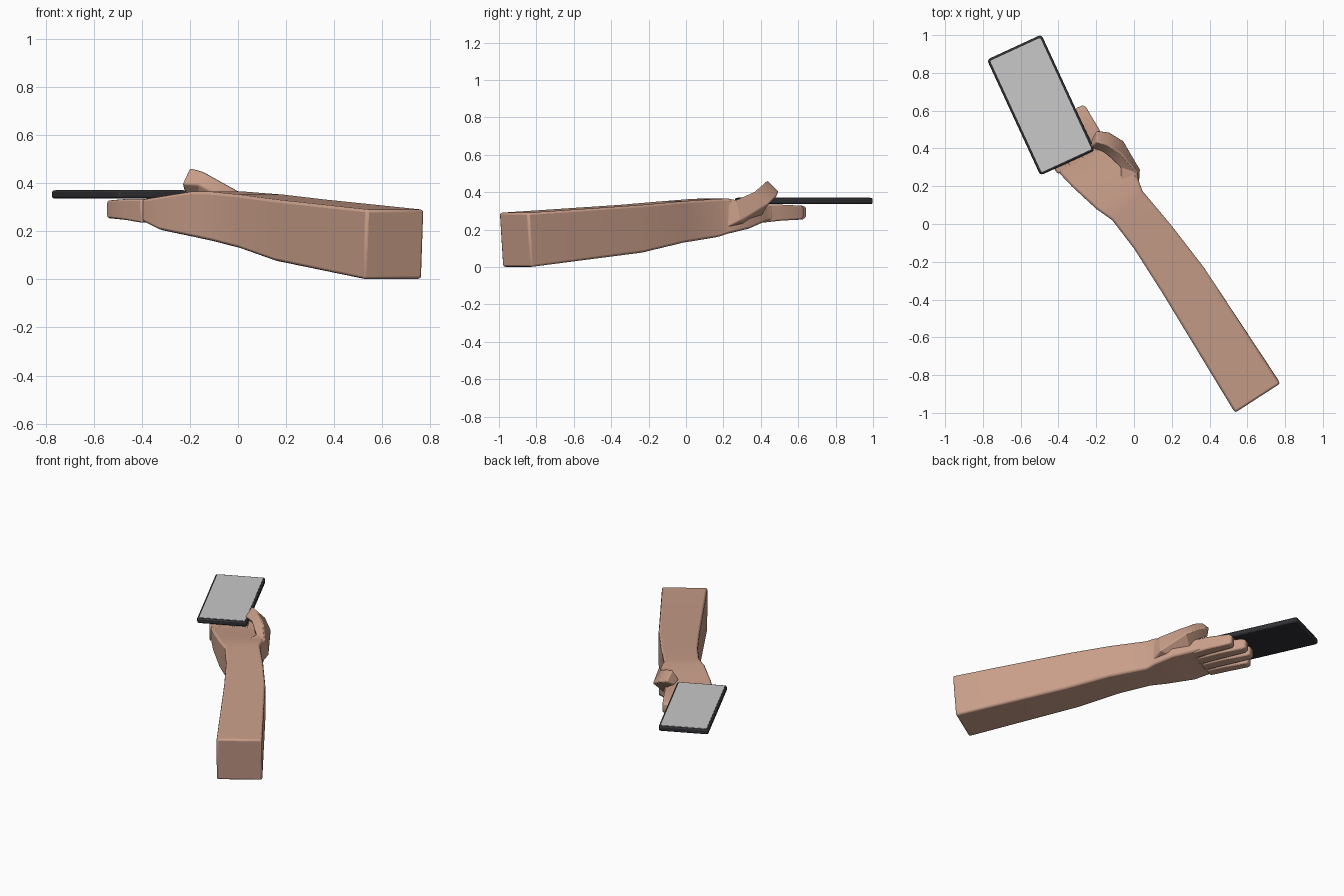
import bpy, bmesh, math
from mathutils import Vector, Matrix

cube = bpy.data.objects.get("Cube")
if cube:
    bpy.data.objects.remove(cube, do_unlink=True)


def material(name, rgb):
    m = bpy.data.materials.new(name)
    m.use_nodes = True
    m.diffuse_color = (*rgb, 1)
    m.node_tree.nodes["Principled BSDF"].inputs["Base Color"].default_value = (*rgb, 1)
    return m


skin = material("skin", (0.58, 0.34, 0.25))
dark = material("dark_case", (0.03, 0.03, 0.035))
grey = material("grey_screen", (0.58, 0.58, 0.58))


def finish(name, bm, mat, bevel, segments=2):
    bmesh.ops.recalc_face_normals(bm, faces=bm.faces)
    mesh = bpy.data.meshes.new(name)
    bm.to_mesh(mesh)
    bm.free()
    mesh.materials.append(mat)
    obj = bpy.data.objects.new(name, mesh)
    bpy.context.collection.objects.link(obj)
    if bevel:
        mod = obj.modifiers.new("soft_edges", "BEVEL")
        mod.width, mod.segments = bevel, segments
        mod.limit_method, mod.angle_limit = "ANGLE", math.radians(35)
    bpy.ops.object.select_all(action="DESELECT")
    obj.select_set(True)
    bpy.context.view_layer.objects.active = obj
    bpy.ops.object.shade_smooth_by_angle(angle=math.radians(25))
    return obj


def loft(name, rings, mat, bevel):
    """Skin a closed tube through four-cornered rings."""
    bm = bmesh.new()
    loops = [[bm.verts.new(p) for p in ring] for ring in rings]
    for a, b in zip(loops, loops[1:]):
        for i in range(4):
            j = (i + 1) % 4
            bm.faces.new((a[i], a[j], b[j], b[i]))
    bm.faces.new(loops[0])
    bm.faces.new(loops[-1])
    return finish(name, bm, mat, bevel)


def upright(left, right, low, high, shift=(0, 0)):
    """Ring with vertical sides; the shift slides its lower edge."""
    (lx, ly), (rx, ry), (sx, sy) = left, right, shift
    return [(lx, ly, high), (rx, ry, high),
            (rx + sx, ry + sy, low), (lx + sx, ly + sy, low)]


# Forearm, wrist and palm
loft("forearm_and_palm", [
    upright((0.535, -1.0), (0.775, -0.845), 0.0, 0.29, (-0.01, 0.018)),
    upright((0.15, -0.365), (0.37, -0.23), 0.077, 0.332),
    upright((0.0, -0.13), (0.2, -0.01), 0.13, 0.352),
    upright((-0.115, 0.02), (0.045, 0.175), 0.16, 0.364),
    upright((-0.2, 0.08), (0.025, 0.23), 0.178, 0.366),
    upright((-0.33, 0.2), (-0.03, 0.34), 0.205, 0.345),
    upright((-0.41, 0.285), (-0.14, 0.43), 0.245, 0.332),
    upright((-0.43, 0.33), (-0.165, 0.465), 0.25, 0.33),
], skin, 0.012)

# Fingers, laid side by side under the phone
along = Vector((-0.42, 0.91, 0)).normalized()
across = Vector((along.y, -along.x, 0))


def finger(name, root_side, tip_side, tip, half):
    rings = []
    for t, grow, low, high in ((0, 1, 0.235, 0.334), (0.45, 1.05, 0.247, 0.334),
                               (0.93, 0.9, 0.254, 0.328), (1, 0.65, 0.265, 0.32)):
        mid = along * (0.41 + (tip - 0.41) * t) + across * (root_side + (tip_side - root_side) * t)
        a, b = mid - across * half * grow, mid + across * half * grow
        rings.append(upright(a.xy, b.xy, low, high))
    loft(name, rings, skin, 0.008)


finger("index_finger", 0.015, -0.003, 0.685, 0.034)
finger("middle_finger", -0.065, -0.092, 0.74, 0.036)
finger("ring_finger", -0.145, -0.182, 0.73, 0.036)
finger("little_finger", -0.222, -0.268, 0.675, 0.033)

# Thumb, curling up and over the edge of the phone
loft("thumb", [
    [(-0.07, 0.18, 0.355), (0.025, 0.2, 0.352), (0.025, 0.2, 0.2), (-0.06, 0.2, 0.2)],
    [(-0.07, 0.3, 0.36), (0.018, 0.27, 0.36), (0.032, 0.29, 0.245), (-0.06, 0.32, 0.22)],
    [(-0.125, 0.35, 0.375), (-0.065, 0.37, 0.405), (-0.055, 0.44, 0.335), (-0.12, 0.4, 0.27)],
    [(-0.165, 0.38, 0.395), (-0.145, 0.42, 0.45), (-0.13, 0.487, 0.38), (-0.165, 0.43, 0.335)],
    [(-0.232, 0.405, 0.395), (-0.2, 0.435, 0.465), (-0.198, 0.497, 0.405), (-0.225, 0.45, 0.37)],
], skin, 0.008)


# Phone case and its screen plate
def slab(name, size, height, mat, corner, edge):
    bm = bmesh.new()
    bmesh.ops.create_cube(bm, size=1)
    bmesh.ops.scale(bm, vec=size, verts=bm.verts)
    uprights = [e for e in bm.edges if abs(e.verts[0].co.z - e.verts[1].co.z) > size[2] / 2]
    bmesh.ops.bevel(bm, geom=uprights, offset=corner, segments=3, profile=0.5, affect="EDGES")
    obj = finish(name, bm, mat, edge)
    obj.matrix_world = Matrix.Translation((-0.493, 0.63, height)) @ Matrix.Rotation(
        math.atan2(0.42, 0.91), 4, "Z")


slab("phone_case", (0.318, 0.675, 0.034), 0.353, dark, 0.018, 0.008)
slab("phone_screen", (0.292, 0.65, 0.004), 0.37, grey, 0.008, 0)
